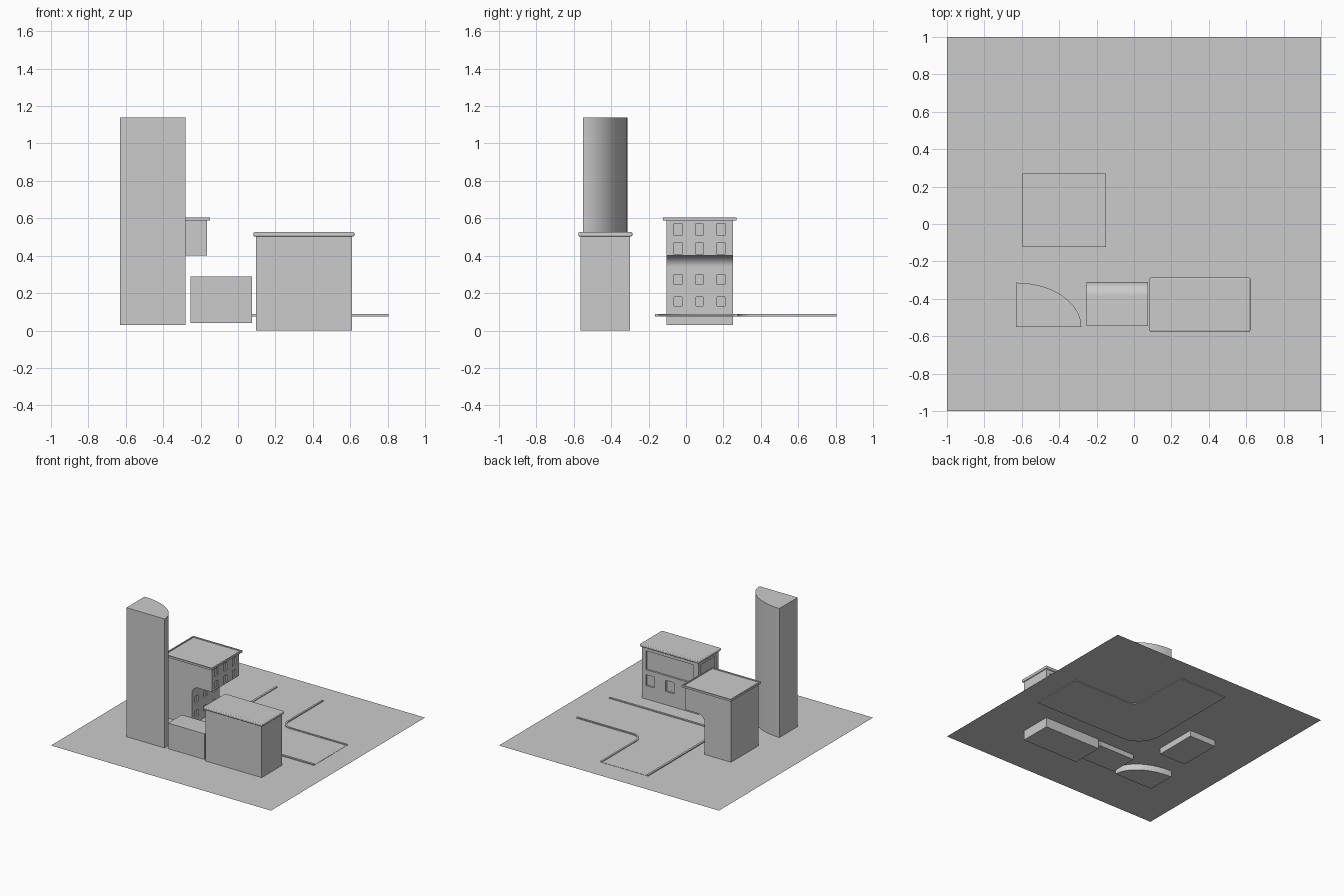
import bpy, bmesh, math

if "Cube" in bpy.data.objects:
    bpy.data.objects.remove(bpy.data.objects["Cube"])

# one plain colour for everything
grey = bpy.data.materials.new("plain_grey")
grey.diffuse_color = (0.6, 0.6, 0.6, 1)
grey.use_nodes = True
grey.node_tree.nodes["Principled BSDF"].inputs["Base Color"].default_value = grey.diffuse_color


def finish(name, bm, smooth=False):
    bmesh.ops.recalc_face_normals(bm, faces=bm.faces)
    me = bpy.data.meshes.new(name)
    bm.to_mesh(me)
    bm.free()
    me.materials.append(grey)
    ob = bpy.data.objects.new(name, me)
    bpy.context.collection.objects.link(ob)
    if smooth:
        bpy.ops.object.select_all(action='DESELECT')
        ob.select_set(True)
        bpy.context.view_layer.objects.active = ob
        bpy.ops.object.shade_smooth_by_angle(angle=math.radians(30))
    return ob


def prism(name, pts, axis, a, b, smooth=False):
    """Extrude a 2D outline along an axis from a to b."""
    place = {'x': lambda p, t: (t, p[0], p[1]),
             'y': lambda p, t: (p[0], t, p[1]),
             'z': lambda p, t: (p[0], p[1], t)}[axis]
    bm = bmesh.new()
    lo = [bm.verts.new(place(p, a)) for p in pts]
    hi = [bm.verts.new(place(p, b)) for p in pts]
    n = len(pts)
    bm.faces.new(lo)
    bm.faces.new(hi)
    for i in range(n):
        j = (i + 1) % n
        bm.faces.new((lo[i], lo[j], hi[j], hi[i]))
    return finish(name, bm, smooth)


def arc(cx, cy, rx, ry, a0, a1, n=16):
    out = []
    for i in range(n + 1):
        t = math.radians(a0 + (a1 - a0) * i / n)
        out.append((cx + rx * math.cos(t), cy + ry * math.sin(t)))
    return out


def add_box(bm, x0, x1, y0, y1, z0, z1):
    vs = bmesh.ops.create_cube(bm, size=1)['verts']
    for v in vs:
        v.co = ((x0 + x1) / 2 + v.co.x * (x1 - x0),
                (y0 + y1) / 2 + v.co.y * (y1 - y0),
                (z0 + z1) / 2 + v.co.z * (z1 - z0))


def box(name, *dims, bevel=0, rim=0):
    bm = bmesh.new()
    add_box(bm, *dims)
    if rim:  # sunken roof surface inside a raised rim
        top = [f for f in bm.faces if f.calc_center_median().z > dims[5] - 1e-4]
        bmesh.ops.inset_region(bm, faces=top, thickness=rim)
        bmesh.ops.inset_region(bm, faces=top, thickness=0.001, depth=-0.006)
    ob = finish(name, bm)
    if bevel:
        m = ob.modifiers.new("rounding", 'BEVEL')
        m.width, m.segments = bevel, 3
    return ob


def recess(ob, boxes):
    """Sink window and panel recesses into a wall."""
    bm = bmesh.new()
    for b in boxes:
        add_box(bm, *b)
    cutter = finish(ob.name + "_cutter", bm)
    cutter.hide_render = True
    cutter.hide_viewport = False
    m = ob.modifiers.new("recesses", 'BOOLEAN')
    m.operation, m.solver, m.object = 'DIFFERENCE', 'EXACT', cutter
    bpy.context.view_layer.objects.active = ob
    bpy.ops.object.modifier_apply(modifier=m.name)
    bpy.data.objects.remove(cutter)


# ground sheet
G = 0.08
bm = bmesh.new()
bm.faces.new([bm.verts.new((x, y, G)) for x, y in ((-1, -1), (1, -1), (1, 1), (-1, 1))])
finish("ground", bm)

# road bend: slab plus two curbs following its edges
outer = [(-0.22, 0.805)] + arc(-0.02, 0.035, 0.2, 0.2, 180, 270) + [(0.805, -0.165)]
outer_in = [(-0.203, 0.805)] + arc(-0.02, 0.035, 0.183, 0.183, 180, 270) + [(0.805, -0.148)]
inner = [(0.215, 0.805)] + arc(0.29, 0.35, 0.075, 0.075, 180, 270) + [(0.805, 0.275)]
inner_in = [(0.2, 0.805)] + arc(0.29, 0.35, 0.09, 0.09, 180, 270) + [(0.805, 0.26)]
prism("road", outer + inner[::-1], 'z', 0.074, 0.082)
prism("outer_curb", outer + outer_in[::-1], 'z', 0.074, 0.088)
prism("inner_curb", inner + inner_in[::-1], 'z', 0.074, 0.088)

# quarter-round tower
prism("tower", [(-0.63, -0.55)] + arc(-0.63, -0.55, 0.348, 0.236, 0, 90, 32),
      'z', 0.03, 1.14, smooth=True)

# low annex with a rounded rear roof edge
prism("annex", [(-0.545, 0.04), (-0.31, 0.04)] + arc(-0.385, 0.215, 0.075, 0.075, 0, 90)
      + [(-0.545, 0.29)], 'x', -0.255, 0.076, smooth=True)

# wide block with cornice, rear panel and lower windows
block = box("wide_block", 0.097, 0.61, -0.563, -0.3, 0.0, 0.51)
recess(block, [(0.14, 0.575, -0.315, -0.28, 0.32, 0.475),
               (0.08, 0.11, -0.53, -0.335, 0.32, 0.475)]
       + [(x, x + 0.075, -0.315, -0.28, 0.19, 0.28) for x in (0.5, 0.32, 0.14)])
box("wide_block_cornice", 0.083, 0.622, -0.575, -0.287, 0.503, 0.526, bevel=0.007)

# overhanging house with a coved underside
house = prism("overhang_house", [(-0.585, 0.03), (-0.345, 0.03)]
              + arc(-0.285, 0.34, 0.06, 0.06, 180, 90)
              + [(-0.165, 0.4), (-0.165, 0.592), (-0.585, 0.592)], 'y', -0.105, 0.25)
cols = [(-0.064, -0.022), (0.053, 0.092), (0.167, 0.209)]
rows = [(-0.165, 0.508, 0.573), (-0.165, 0.406, 0.47),
        (-0.345, 0.245, 0.3), (-0.345, 0.13, 0.18)]
recess(house, [(x - 0.012, x + 0.02, y0, y1, z0, z1)
               for x, z0, z1 in rows for y0, y1 in cols])
bpy.ops.object.select_all(action='DESELECT')
house.select_set(True)
bpy.context.view_layer.objects.active = house
bpy.ops.object.shade_smooth_by_angle(angle=math.radians(30))
box("overhang_house_roof", -0.597, -0.15, -0.123, 0.27, 0.588, 0.604, rim=0.015)
